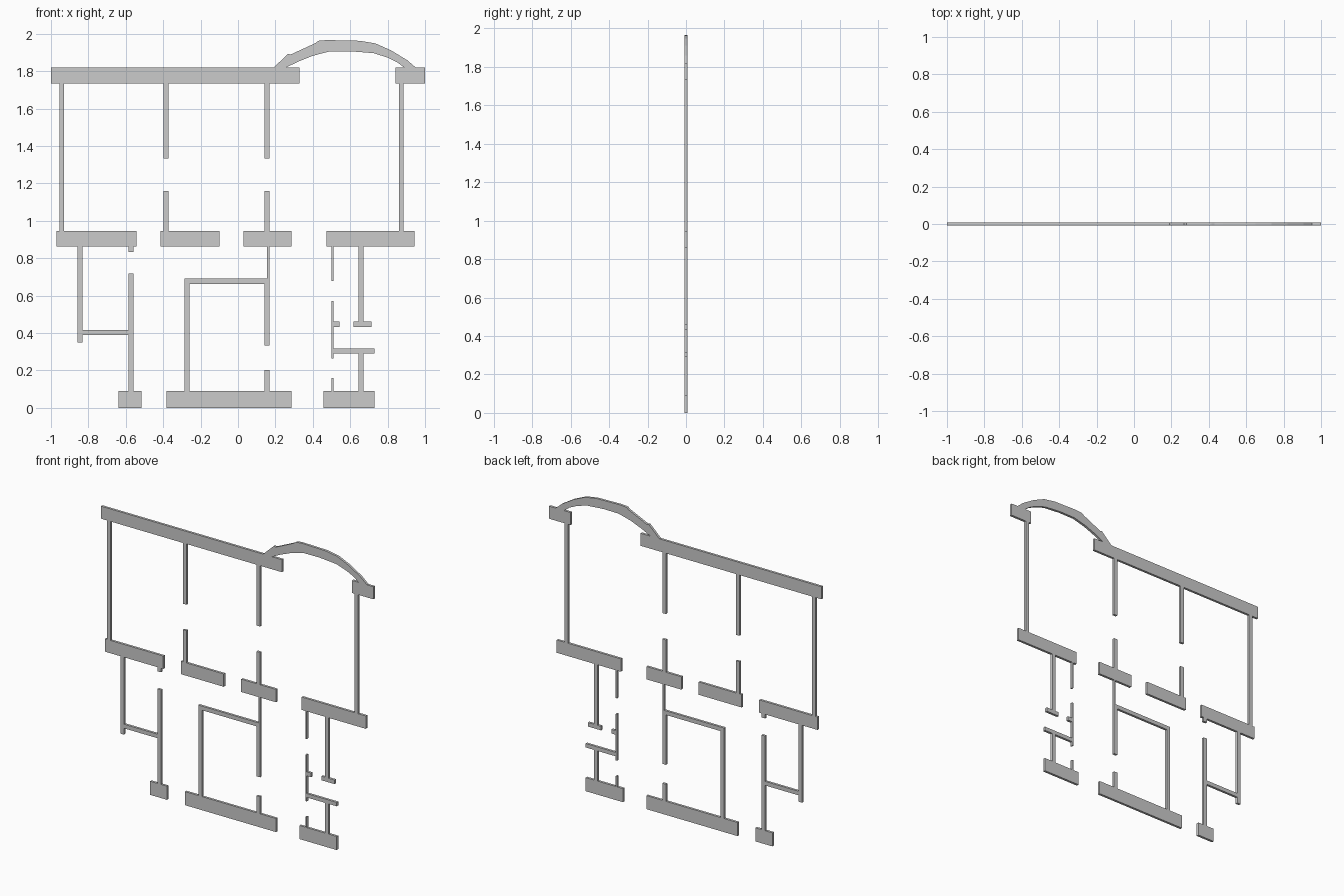
import bpy, bmesh

DEPTH = 0.016  # thickness of the whole plan


def extrude_outlines(name, outlines):
    """One object made of flat x/z outlines extruded along y."""
    bm = bmesh.new()
    for pts in outlines:
        face = bm.faces.new([bm.verts.new((x, -DEPTH / 2, z)) for x, z in pts])
        new = bmesh.ops.extrude_face_region(bm, geom=[face])["geom"]
        bmesh.ops.translate(bm, vec=(0, DEPTH, 0),
                            verts=[v for v in new if isinstance(v, bmesh.types.BMVert)])
    bmesh.ops.recalc_face_normals(bm, faces=bm.faces)
    mesh = bpy.data.meshes.new(name)
    bm.to_mesh(mesh)
    bm.free()
    obj = bpy.data.objects.new(name, mesh)
    bpy.context.collection.objects.link(obj)
    return obj


def walls(name, rects):
    """Rectangular wall pieces given as x0, x1, z0, z1."""
    extrude_outlines(name, [[(a, c), (b, c), (b, d), (a, d)] for a, b, c, d in rects])


# Thick walls: three horizontal rows with openings
TOP, MID, BASE = (1.735, 1.818), (0.861, 0.946), (0.0, 0.09)
walls("top_wall", [(a, b, *TOP) for a, b in [(-1.0, 0.328), (0.842, 1.0)]])
walls("middle_wall", [(a, b, *MID) for a, b in
                      [(-0.971, -0.543), (-0.414, -0.099), (0.029, 0.285), (0.473, 0.943)]])
walls("bottom_wall", [(a, b, *BASE) for a, b in
                      [(-0.639, -0.516), (-0.383, 0.285), (0.457, 0.73)]])

# Upper rooms: outer side walls and partitions with door gaps
walls("upper_side_walls", [(-0.955, -0.929, MID[1], TOP[0]), (0.860, 0.885, MID[1], TOP[0])])
for name, x in (("upper_left_partition", -0.398), ("upper_right_partition", 0.142)):
    walls(name, [(x, x + 0.026, 1.332, TOP[0]), (x, x + 0.026, MID[1], 1.16)])

# Lower left room
walls("lower_left_room", [
    (-0.858, -0.832, 0.348, MID[0]),
    (-0.586, -0.559, 0.834, MID[0]),
    (-0.586, -0.559, BASE[1], 0.717),
    (-0.832, -0.586, 0.390, 0.417),
])

# Lower central room
walls("lower_central_room", [
    (-0.286, -0.260, BASE[1], 0.663),
    (-0.286, 0.168, 0.663, 0.690),
    (0.156, 0.168, 0.690, MID[0]),
    (0.142, 0.168, 0.332, 0.663),
    (0.142, 0.168, BASE[1], 0.203),
])

# Lower right rooms
walls("lower_right_rooms", [
    (0.500, 0.510, 0.677, MID[0]),
    (0.500, 0.510, 0.263, 0.572),
    (0.500, 0.510, BASE[1], 0.160),
    (0.510, 0.542, 0.433, 0.460),
    (0.618, 0.714, 0.433, 0.460),
    (0.644, 0.670, 0.460, MID[0]),
    (0.510, 0.730, 0.290, 0.316),
    (0.644, 0.670, BASE[1], 0.290),
])

# Bowed bay wall joining the two top walls
outer = [(0.190, 1.818), (0.268, 1.893), (0.280, 1.888), (0.415, 1.950), (0.430, 1.962),
         (0.475, 1.966), (0.650, 1.962), (0.735, 1.948), (0.820, 1.910), (0.905, 1.858),
         (0.952, 1.818)]
inner = [(0.890, 1.818), (0.850, 1.848), (0.800, 1.872), (0.725, 1.896), (0.600, 1.906),
         (0.490, 1.905), (0.400, 1.882), (0.320, 1.850), (0.255, 1.818)]
extrude_outlines("bay_wall", [outer + inner])
